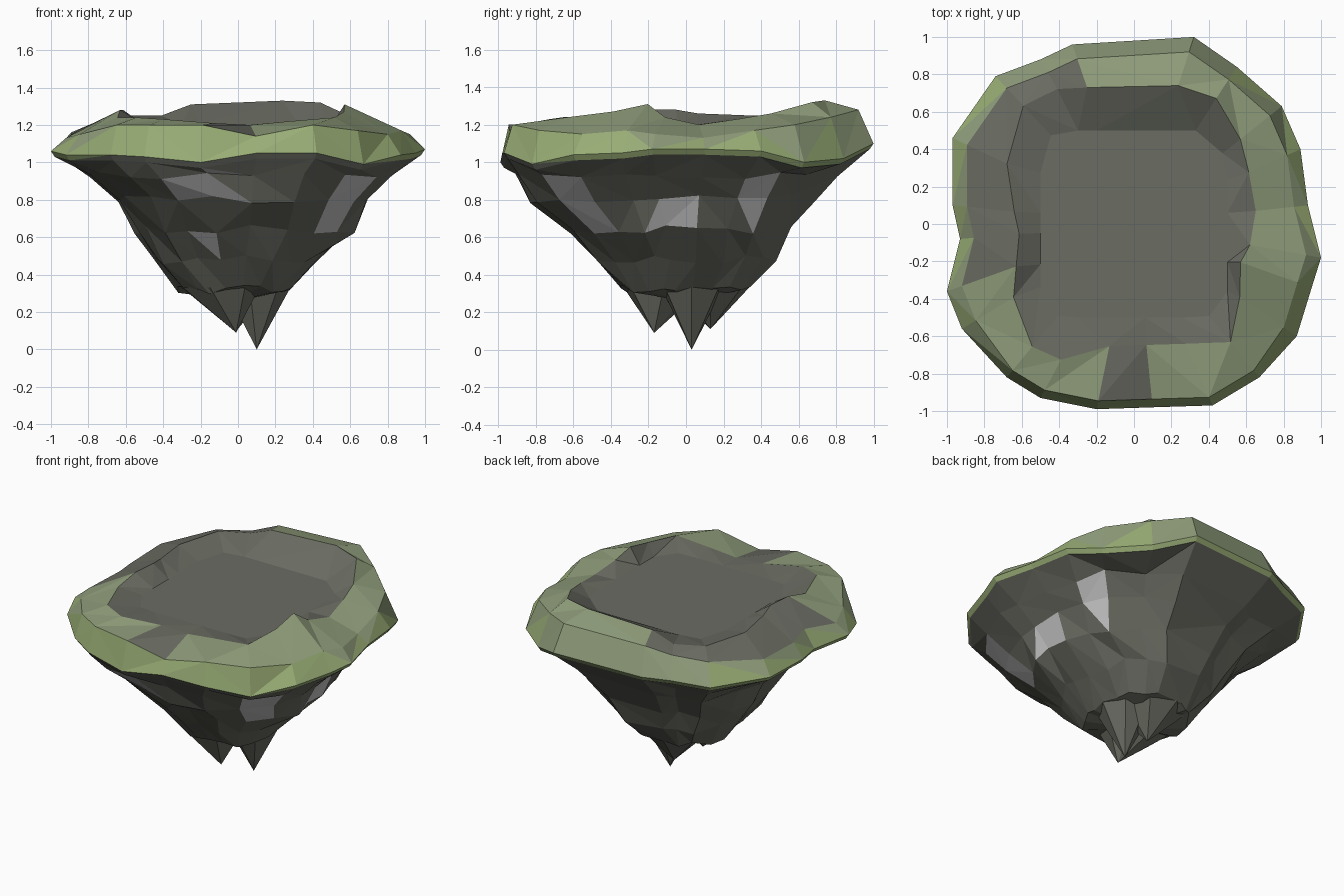
import bpy
import bmesh
import math
import random
from mathutils import Vector

random.seed(7)

if "Cube" in bpy.data.objects:
    bpy.data.objects.remove(bpy.data.objects["Cube"], do_unlink=True)


def make_material(name, rgb):
    mat = bpy.data.materials.new(name)
    mat.use_nodes = True
    colour = (*rgb, 1.0)
    mat.diffuse_color = colour
    mat.node_tree.nodes["Principled BSDF"].inputs["Base Color"].default_value = colour
    return mat


ROCK, SAGE, MOSS, STONE = range(4)
materials = [
    make_material("dark rock", (0.145, 0.15, 0.123)),
    make_material("sage grass", (0.28, 0.34, 0.2)),
    make_material("moss green", (0.32, 0.42, 0.18)),
    make_material("pale stone", (0.56, 0.56, 0.56)),
]


def finish(bm, name):
    bmesh.ops.recalc_face_normals(bm, faces=bm.faces)
    mesh = bpy.data.meshes.new(name)
    bm.to_mesh(mesh)
    bm.free()
    for mat in materials:
        mesh.materials.append(mat)
    obj = bpy.data.objects.new(name, mesh)
    bpy.context.collection.objects.link(obj)
    return obj


# Rim outline: x, y, rim height, shoulder height, crest height, crest inset
rim = [
    (.93, .1, 1.07, 1.13, 1.2, .7), (.89, .4, 1.06, 1.17, 1.23, .69),
    (.79, .63, 1, 1.2, 1.26, .72), (.55, .84, 1.02, 1.24, 1.32, .8),
    (.32, 1, 1.1, 1.28, 1.33, .74), (-.33, .96, 1.09, 1.27, 1.31, .76),
    (-.5, .88, 1.08, 1.22, 1.25, .82), (-.74, .79, 1.06, 1.2, 1.25, .8),
    (-.97, .46, 1.07, 1.16, 1.25, .7), (-.97, .1, 1.06, 1.15, 1.26, .66),
    (-.93, -.08, 1.05, 1.17, 1.28, .66), (-1, -.36, 1.06, 1.13, 1.28, .63),
    (-.92, -.56, 1.04, 1.15, 1.24, .7), (-.68, -.82, 1.04, 1.2, 1.24, .8),
    (-.5, -.93, 1.03, 1.2, 1.23, .78), (-.2, -.99, 1, 1.2, 1.21, .66),
    (.1, -.98, 1.05, 1.14, 1.2, .66), (.42, -.97, 1.05, 1.2, 1.22, .66),
    (.67, -.82, .99, 1.17, 1.24, .77), (.87, -.6, 1.04, 1.15, 1.27, .65),
    (.95, -.34, 1.05, 1.17, 1.31, .6), (1, -.18, 1.07, 1.15, 1.24, .62),
]
count = len(rim)

# Tapering underside: height, then reach towards -x, +x, -y, +y
levels = [
    (.93, .82, .84, .92, .8),
    (.8, .67, .72, .82, .68),
    (.64, .57, .63, .62, .56),
    (.48, .46, .43, .48, .5),
    (.32, .33, .29, .35, .36),
]

# Places where pale stone shows through the dark rock, with their size
outcrops = [
    (Vector((-.17, -.84, .9)), .15), (Vector((-.1, -.6, .6)), .1),
    (Vector((.53, -.61, .77)), .15), (Vector((.63, -.08, .69)), .1),
    (Vector((.66, .36, .82)), .15), (Vector((-.66, -.05, .8)), .08),
]


def near_outcrop(point):
    return any((point - spot).length < reach for spot, reach in outcrops)


def clamp(value):
    return max(-0.5, min(0.5, value))


bm = bmesh.new()

# Grassy lip: floor edge, crest, shoulder, rim and a narrow skirt beneath
floor, crest, shoulder, edge, skirt = [], [], [], [], []
for x, y, z_rim, z_shoulder, z_crest, inset in rim:
    slope = 0.955 if y < -0.8 else 0.92
    floor.append(bm.verts.new((clamp(x * 0.6), clamp(y * 0.6), 1.2)))
    crest.append(bm.verts.new((x * inset, y * inset, z_crest)))
    shoulder.append(bm.verts.new((x * slope, y * slope, z_shoulder)))
    edge.append(bm.verts.new((x, y, z_rim)))
    skirt.append(bm.verts.new((x * 0.98, y * 0.98, z_rim - 0.03)))
rings = [floor, crest, shoulder, edge, skirt]

# Ragged rock underside, with gullies running down it
gully = [random.uniform(-0.03, 0.03) for _ in rim]
for depth, (z, left, right, front, back) in enumerate(levels):
    ring = []
    roundness = depth / len(levels)
    for i, (x, y, *_) in enumerate(rim):
        scale = (1 - roundness) + roundness / math.hypot(x, y)
        scale *= 1 + gully[i] + random.uniform(-0.025, 0.025)
        px = x * scale * (right if x > 0 else left)
        py = y * scale * (back if y > 0 else front)
        pos = Vector((px, py, z + random.uniform(-0.025, 0.025)))
        if near_outcrop(pos):
            pos += Vector((px, py, 0)).normalized() * 0.02
        ring.append(bm.verts.new(pos))
    rings.append(ring)


def paint(face, band, points_up):
    c = face.calc_center_median()
    if band == 0:
        return ROCK
    if band == 1:
        south_gap = -0.17 < c.x < 0.14 and c.y < 0
        bare_west = c.x < -0.3 and c.y > -0.25
        return ROCK if south_gap or bare_west else SAGE
    if band == 2:
        front = c.y < -0.2 and -0.65 < c.x < 0.85
        return MOSS if front or (points_up and abs(c.x) > 0.6) else SAGE
    if band == 3:
        return MOSS if c.y > -0.7 else ROCK
    return STONE if near_outcrop(c) else ROCK


for band, (upper, lower) in enumerate(zip(rings, rings[1:])):
    for i in range(count):
        j = (i + 1) % count
        a, b, c, d = upper[i], upper[j], lower[j], lower[i]
        if random.random() < 0.5:
            triangles = ((a, b, c), (a, c, d))
        else:
            triangles = ((a, b, d), (b, c, d))
        for corners in triangles:
            face = bm.faces.new(corners)
            face.material_index = paint(face, band, c in corners and d in corners)

# Flat bare ground and the closed underside
bm.faces.new(floor)
under = bm.verts.new((0, 0, 0.26))
last = rings[-1]
for i in range(count):
    bm.faces.new((last[i], last[(i + 1) % count], under))
finish(bm, "floating_rock")


# Hanging rock points beneath the mass
def rock_point(name, tip, base, radius, sides=7):
    bm = bmesh.new()
    end = bm.verts.new(tip)
    ring = []
    for k in range(sides):
        angle = math.tau * k / sides
        r = radius * random.uniform(0.93, 1.07)
        ring.append(bm.verts.new((base[0] + r * math.cos(angle),
                                  base[1] + r * math.sin(angle), base[2])))
    for k in range(sides):
        bm.faces.new((ring[k], ring[(k + 1) % sides], end))
    bm.faces.new(ring)
    finish(bm, name)


rock_point("main_rock_point", (0.1, 0.03, 0.0), (0.1, 0.03, 0.34), 0.18)
rock_point("front_rock_point", (-0.01, -0.17, 0.09), (-0.1, -0.12, 0.33), 0.21)
rock_point("back_rock_point", (0.0, 0.13, 0.11), (-0.02, 0.13, 0.34), 0.22)
